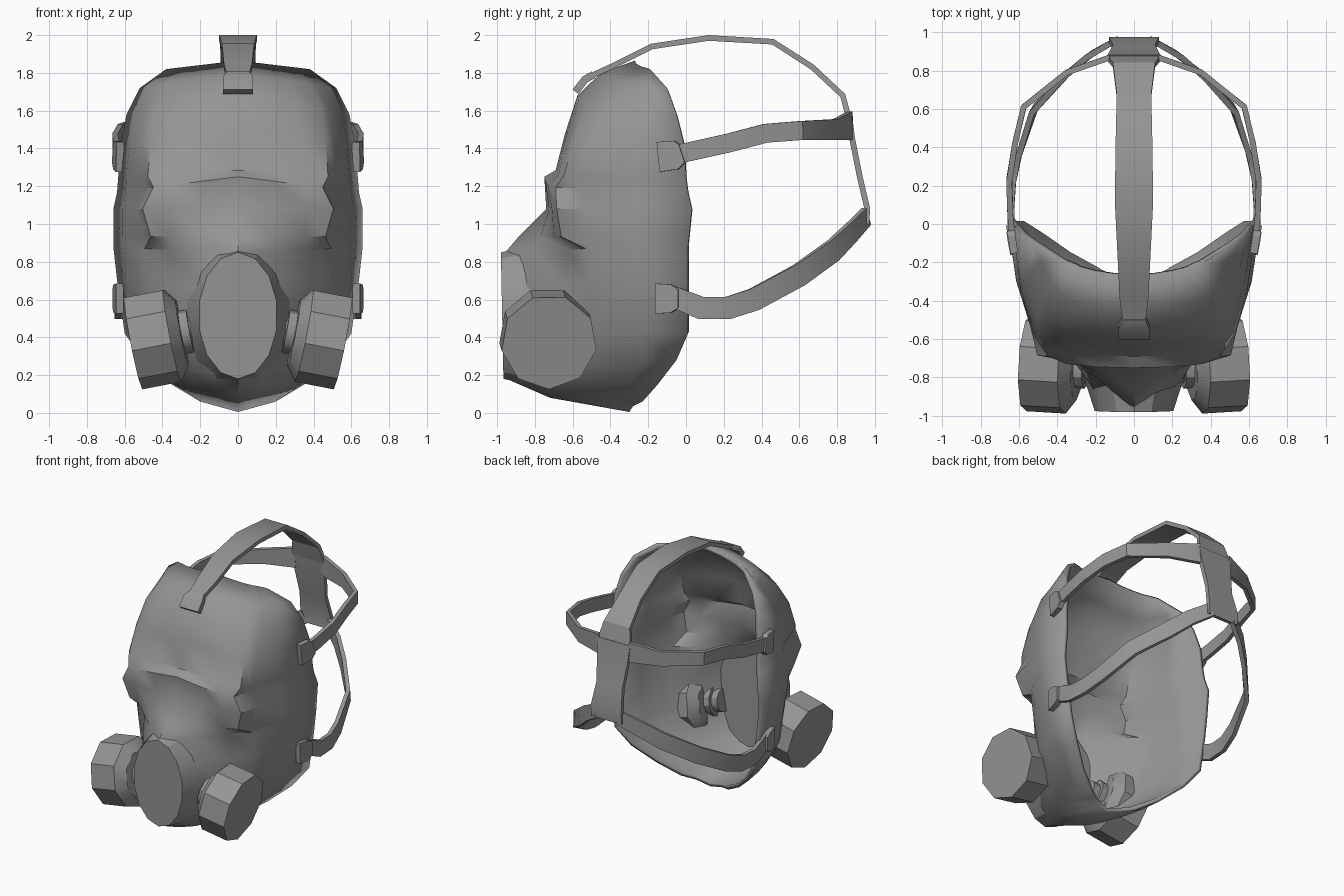
import bpy, bmesh, math
from mathutils import Vector

if "Cube" in bpy.data.objects:
    bpy.data.objects.remove(bpy.data.objects["Cube"])

rubber = bpy.data.materials.new("mid_grey")
rubber.diffuse_color = (0.3, 0.3, 0.3, 1)
rubber.use_nodes = True
rubber.node_tree.nodes["Principled BSDF"].inputs["Base Color"].default_value = rubber.diffuse_color


def make(name, bm, angle=40):
    bmesh.ops.recalc_face_normals(bm, faces=bm.faces)
    mesh = bpy.data.meshes.new(name)
    bm.to_mesh(mesh)
    bm.free()
    mesh.materials.append(rubber)
    ob = bpy.data.objects.new(name, mesh)
    bpy.context.collection.objects.link(ob)
    bpy.context.view_layer.objects.active = ob
    ob.select_set(True)
    bpy.ops.object.shade_smooth_by_angle(angle=math.radians(angle))
    ob.select_set(False)
    return ob


def loft(name, rings, caps=True, angle=40):
    """Skin a run of closed rings that share a point count."""
    bm = bmesh.new()
    vs = [[bm.verts.new(p) for p in r] for r in rings]
    n = len(vs[0])
    for a, b in zip(vs, vs[1:]):
        for i in range(n):
            bm.faces.new((a[i], a[(i + 1) % n], b[(i + 1) % n], b[i]))
    if caps:
        bm.faces.new(vs[0])
        bm.faces.new(vs[-1])
    return make(name, bm, angle)


# Face shell: each row is centre z, rim z, half width, then depth at the columns
COLS = (0, .3, .55, .75, .82, .93, 1)
LENS_COLS = {5: (.70, .76), 6: (.765, .82), 7: (.70, .76)}  # rounded lens ends
ROWS = [
    (1.865, 1.82, .38, -.27, -.265, -.25, -.23, -.215, -.2, -.19),
    (1.80, 1.72, .52, -.45, -.44, -.41, -.36, -.31, -.19, -.10),
    (1.68, 1.58, .59, -.575, -.57, -.54, -.48, -.43, -.25, -.05),
    (1.48, 1.42, .62, -.64, -.635, -.62, -.59, -.51, -.31, -.01),
    (1.285, 1.24, .635, -.69, -.685, -.675, -.65, -.58, -.35, 0),
    (1.25, 1.17, .64, -.75, -.745, -.73, -.69, -.56, -.33, .01),
    (1.08, 1.08, .66, -.74, -.725, -.71, -.685, -.53, -.30, .03),
    (.94, .93, .66, -.88, -.77, -.70, -.66, -.53, -.30, .015),
    (.84, .88, .66, -.965, -.80, -.62, -.53, -.47, -.28, .01),
    (.65, .70, .64, -.955, -.89, -.66, -.52, -.44, -.26, .01),
    (.40, .42, .60, -.95, -.89, -.66, -.50, -.42, -.24, .01),
    (.18, .28, .50, -.95, -.82, -.64, -.47, -.39, -.22, -.05),
    (.08, .15, .35, -.72, -.68, -.60, -.47, -.42, -.30, -.15),
    (.005, .06, .20, -.30, -.29, -.28, -.26, -.25, -.24, -.23),
]
bm = bmesh.new()
grid = []
for k, (zc, zr, w, *ys) in enumerate(ROWS):
    cols = list(COLS)
    cols[3:5] = LENS_COLS.get(k, COLS[3:5])
    half = [(w * f, y, zc + (zr - zc) * f) for f, y in zip(cols, ys)]
    full = [(-x, y, z) for x, y, z in reversed(half[1:])] + half
    grid.append([bm.verts.new(p) for p in full])
for a, b in zip(grid, grid[1:]):
    for i in range(len(a) - 1):
        bm.faces.new((a[i], b[i], b[i + 1], a[i + 1]))
shell = make("face_shell", bm)
front = min(shell.data.polygons, key=lambda p: p.center.y)
solid = shell.modifiers.new("thickness", 'SOLIDIFY')
solid.thickness = .03
solid.offset = -1 if front.normal.y < 0 else 1

# Oval snout plate with its flared wall running into the shell
rings = []
for y, sx, sz in ((-.98, 1, 1), (-.77, 1.33, 1.13)):
    ring = []
    for i in range(14):
        t = 2 * math.pi * i / 14
        z = .515 + .335 * sz * math.cos(t)
        ring.append((.21 * sx * math.sin(t), y + .02 * (.85 - z), z))
    rings.append(ring)
loft("snout_plate", rings, angle=30)


# Filter canisters: nine-sided drum, tapered back and round neck
def turned(name, side, stations, n, phase):
    axis = Vector((.98, .06, -.19)).normalized()
    u = Vector((0, 1, 0))
    u = (u - axis * u.dot(axis)).normalized()
    v = axis.cross(u)
    origin = Vector((.555, -.725, .375))
    rings = []
    for d, r in stations:
        ring = []
        for i in range(n):
            t = phase + 2 * math.pi * i / n
            p = origin + axis * d + (u * math.cos(t) + v * math.sin(t)) * r
            ring.append((side * p.x, p.y, p.z))
        rings.append(ring)
    loft(name, rings, angle=30)


for side, tag in ((-1, "left"), (1, "right")):
    turned("filter_canister_" + tag, side,
           [(0, .255), (-.21, .255), (-.265, .18)], 9, -math.pi / 2)
    turned("filter_neck_" + tag, side,
           [(-.22, .115), (-.31, .115), (-.31, .085), (-.36, .085)], 12, 0)


# Straps: rectangular section swept along (x, y, z, half width)
def strap(name, path, across, thick=.03):
    pts = [Vector(p[:3]) for p in path]
    rings = []
    for i, p in enumerate(pts):
        tan = (pts[min(i + 1, len(pts) - 1)] - pts[max(i - 1, 0)]).normalized()
        w = Vector(across)
        w = (w - tan * w.dot(tan)).normalized()
        n = tan.cross(w) * thick / 2
        w = w * path[i][3]
        rings.append([p + w + n, p - w + n, p - w - n, p + w - n])
    loft(name, rings, angle=30)


strap("crown_strap", [
    (0, -.50, 1.785, .06), (0, -.38, 1.84, .075), (0, -.18, 1.94, .085),
    (0, .12, 1.985, .1), (0, .46, 1.965, .095), (0, .67, 1.83, .09),
    (0, .83, 1.68, .11), (0, .865, 1.55, .14)], (1, 0, 0))
strap("crown_buckle", [(0, -.585, 1.70, .08), (0, -.535, 1.765, .08), (0, -.49, 1.79, .06)],
      (1, 0, 0), .04)
strap("back_plate", [(0, .865, 1.57, .14), (0, .88, 1.45, .13), (0, .92, 1.25, .11),
                     (0, .96, 1.08, .13), (0, .955, 1.0, .13)], (1, 0, 0))

for s, tag in ((-1, "left"), (1, "right")):
    strap("upper_strap_" + tag, [
        (s * .635, -.06, 1.365, .05), (s * .645, .05, 1.39, .05), (s * .65, .23, 1.43, .05),
        (s * .62, .42, 1.48, .05), (s * .575, .61, 1.495, .05), (s * .35, .79, 1.50, .055),
        (s * .12, .87, 1.52, .075)], (0, 0, 1))
    strap("upper_buckle_" + tag, [(s * .625, -.145, 1.355, .08), (s * .64, -.05, 1.365, .075),
                                  (s * .645, -.02, 1.375, .05)], (0, 0, 1), .04)
    strap("lower_strap_" + tag, [
        (s * .63, -.08, .62, .055), (s * .64, .08, .555, .06), (s * .63, .22, .555, .06),
        (s * .60, .36, .60, .06), (s * .52, .60, .73, .06), (s * .35, .78, .86, .06),
        (s * .23, .88, .96, .055), (s * .1, .955, 1.04, .05)], (0, 0, 1))
    strap("lower_buckle_" + tag, [(s * .625, -.16, .605, .08), (s * .64, -.08, .605, .075),
                                  (s * .645, -.04, .605, .05)], (0, 0, 1), .04)
